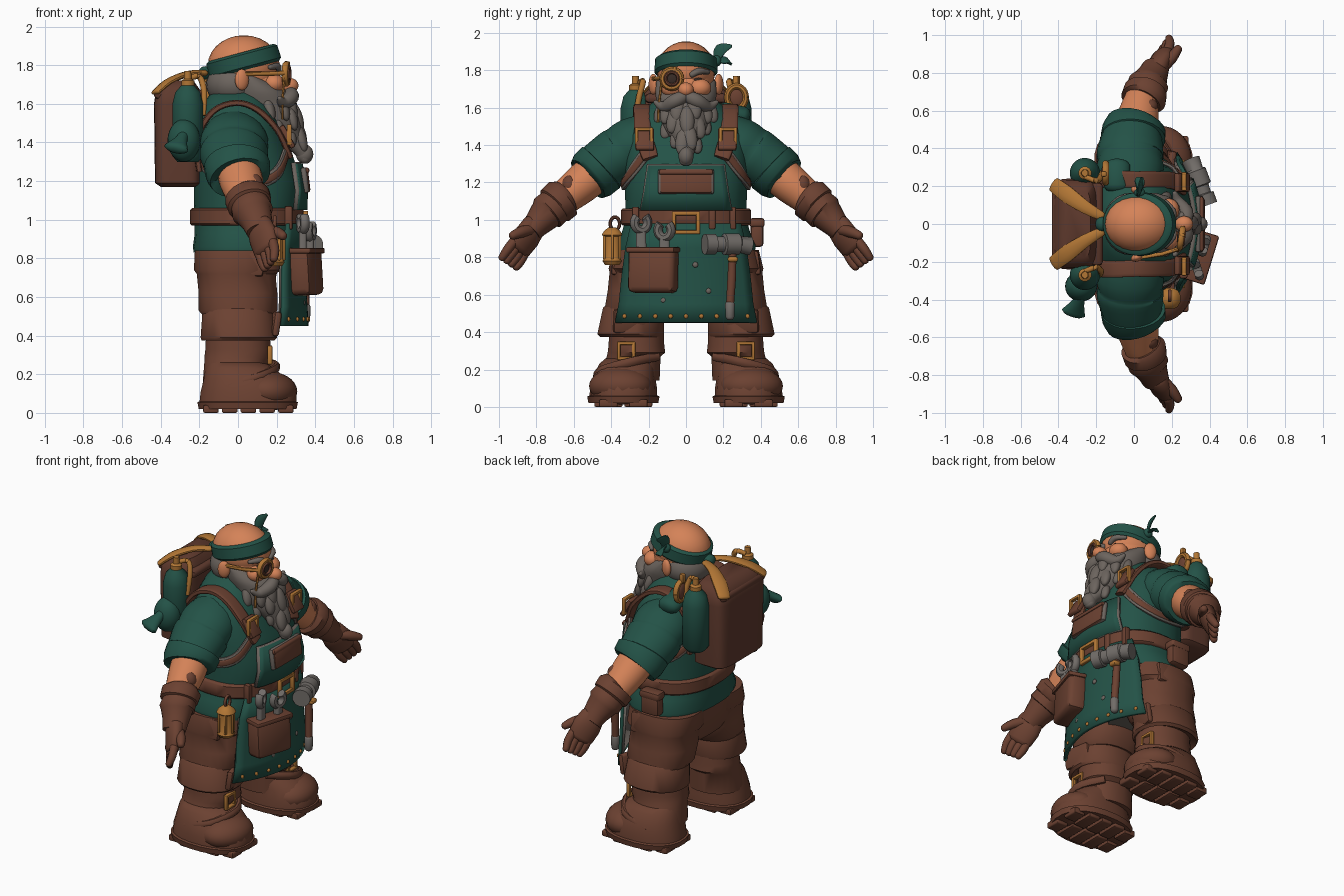
import bpy, bmesh, math, random
from mathutils import Vector, Euler

random.seed(4)


def mat(name, col):
    m = bpy.data.materials.new(name)
    m.diffuse_color = (*col, 1)
    return m


BROWN = mat("leather brown", (0.148, 0.053, 0.031))
DARK = mat("dark leather", (0.112, 0.041, 0.026))
GREEN = mat("dark green cloth", (0.017, 0.085, 0.063))
SKIN = mat("skin", (0.66, 0.225, 0.097))
GREY = mat("grey hair", (0.15, 0.128, 0.112))
STEEL = mat("steel", (0.165, 0.15, 0.138))
GOLD = mat("brass", (0.44, 0.18, 0.035))
BLACK = mat("dark glass", (0.04, 0.025, 0.02))


def finish(name, bm, m, smooth=45):
    bmesh.ops.recalc_face_normals(bm, faces=bm.faces)
    me = bpy.data.meshes.new(name)
    bm.to_mesh(me)
    bm.free()
    ob = bpy.data.objects.new(name, me)
    bpy.context.collection.objects.link(ob)
    me.materials.append(m)
    bpy.ops.object.select_all(action='DESELECT')
    ob.select_set(True)
    bpy.context.view_layer.objects.active = ob
    bpy.ops.object.shade_smooth_by_angle(angle=math.radians(smooth))
    return ob


def sweep(name, m, st, side=(1, 0, 0), normal=None, p=2.0, n=24, k=1, rnd=False):
    """Loft superellipse rings (x, y, z, half width along side, other half width)."""
    st = [Vector(s if len(s) == 5 else (*s, s[3])) for s in st]
    if k > 1:
        out, q = [], [st[0]] + st + [st[-1]]
        for i in range(1, len(q) - 2):
            a, b, c, d = q[i - 1:i + 3]
            for j in range(k):
                t = j / k
                out.append(0.5 * (2 * b + (c - a) * t + (2 * a - 5 * b + 4 * c - d) * t * t
                                  + (3 * b - a - 3 * c + d) * t ** 3))
        st = out + [st[-1]]
    if rnd:
        ends = []
        for e, nb in ((st[0], st[1]), (st[-1], st[-2])):
            d = (Vector(e[:3]) - Vector(nb[:3])).normalized() * min(e[3], e[4])
            ends.append([Vector((*(Vector(e[:3]) + d * f), e[3] * g, e[4] * g))
                         for f, g in ((0.4, 0.8), (0.65, 0.4))])
        st = ends[0][::-1] + st + ends[1]
    bm, rings = bmesh.new(), []
    for i, s in enumerate(st):
        c = Vector(s[:3])
        t = Vector(normal) if normal else Vector(st[min(i + 1, len(st) - 1)][:3]) - Vector(st[max(i - 1, 0)][:3])
        t.normalize()
        u = Vector(side)
        u = (u - t * u.dot(t)).normalized()
        v = t.cross(u)
        ring = []
        for j in range(n):
            a = 2 * math.pi * (j + 0.5) / n
            ca, sa = math.cos(a), math.sin(a)
            f = lambda w: math.copysign(abs(w) ** (2 / p), w)
            ring.append(bm.verts.new(c + u * s[3] * f(ca) + v * s[4] * f(sa)))
        rings.append(ring)
    for r0, r1 in zip(rings, rings[1:]):
        for j in range(n):
            bm.faces.new((r0[j], r0[(j + 1) % n], r1[(j + 1) % n], r1[j]))
    bm.faces.new(rings[0][::-1])
    bm.faces.new(rings[-1])
    return finish(name, bm, m)


Z = (0, 0, 1)


def stack(name, m, st, p=2.4, n=32):
    return sweep(name, m, st, normal=Z, p=p, n=n)


def ball(name, m, loc, r, rot=(0, 0, 0)):
    bm = bmesh.new()
    bmesh.ops.create_uvsphere(bm, u_segments=24, v_segments=14, radius=1)
    e = Euler(rot).to_matrix()
    for v in bm.verts:
        v.co = e @ Vector(a * b for a, b in zip(v.co, r)) + Vector(loc)
    return finish(name, bm, m)


def box(name, m, loc, size, rot=(0, 0, 0), bev=0.015):
    bm = bmesh.new()
    bmesh.ops.create_cube(bm, size=1)
    for v in bm.verts:
        v.co = Vector(a * b for a, b in zip(v.co, size))
    bmesh.ops.bevel(bm, geom=bm.edges[:], offset=min(bev, min(size) * 0.4), segments=2, profile=0.5, affect='EDGES')
    e = Euler(rot).to_matrix()
    for v in bm.verts:
        v.co = e @ v.co + Vector(loc)
    return finish(name, bm, m)


def loop(name, m, c, ry, rz, r, a0=0, a1=360, tilt=0, n=8):
    """Ring or arc standing in the y-z plane, turned about z by tilt."""
    st = []
    for i in range(25):
        a = math.radians(a0 + (a1 - a0) * i / 24)
        y = ry * math.cos(a)
        st.append((c[0] - y * math.sin(tilt), c[1] + y * math.cos(tilt), c[2] + rz * math.sin(a), r))
    return sweep(name, m, st, side=(math.cos(tilt), math.sin(tilt), 0), n=n)


def buckle(name, c, w, h, t=.018):
    for e in (-1, 1):
        box(name + "_post", GOLD, (c[0], c[1] + e * w, c[2]), (0.025, t, 2 * h + t), bev=0.005)
        box(name + "_bar", GOLD, (c[0], c[1], c[2] + e * h), (0.025, 2 * w, t), bev=0.005)


def panel(name, m, rows, bulge):
    """Curved cloth sheet: rows of (z, front x, half width)."""
    bm, grid = bmesh.new(), []
    for z, x, w in rows:
        grid.append([bm.verts.new((x - bulge * (w * t / 8) ** 2, w * t / 8, z)) for t in range(-8, 9)])
    for a, b in zip(grid, grid[1:]):
        for j in range(16):
            bm.faces.new((a[j], a[j + 1], b[j + 1], b[j]))
    ob = finish(name, bm, m)
    mod = ob.modifiers.new("thickness", 'SOLIDIFY')
    mod.thickness, mod.offset = 0.02, 0


# Torso, shirt hem, hips and belt
stack("shirt", GREEN, [(.04, 0, .98, .26, .325), (.05, 0, 1.08, .28, .325), (.05, 0, 1.2, .28, .33), (.03, 0, 1.33, .255, .335),
      (.01, 0, 1.45, .225, .33), (0, 0, 1.54, .2, .28), (-.01, 0, 1.61, .165, .2), (0, 0, 1.67, .13, .13)])
stack("shirt_hem", GREEN, [(.03, 0, .83, .26, .37), (.03, 0, .86, .265, .375), (.04, 0, .93, .265, .345), (.04, 0, 1.0, .265, .325)])
stack("hips", BROWN, [(-.01, 0, .62, .17, .3), (-.01, 0, .68, .2, .36), (0, 0, .78, .22, .375), (0, 0, .88, .22, .35)])
stack("worn_seat", GREY, [(.06, 0, .605, .1, .1), (.06, 0, .66, .14, .1)])
stack("belt", BROWN, [(.045, 0, .97, .285, .34), (.045, 0, .98, .295, .35), (.045, 0, 1.05, .295, .35), (.045, 0, 1.06, .285, .34)])
buckle("belt_buckle", (.35, 0, .985), .065, .05, .022)
for y in (-.27, .14, .25):
    box("belt_loop", BROWN, (.335 - 1.0 * y * y, y, 1.01), (.04, .035, .12), bev=.008)

# Apron and bib
panel("apron", GREEN, [(.45, .355, .375), (.55, .35, .355), (.7, .34, .34), (.85, .335, .32), (.98, .335, .29)], .95)
panel("apron_lining", GREY, [(.5, .335, .35), (.85, .315, .31)], .95)
panel("bib_worn_edge", GREY, [(1.05, .342, .245), (1.15, .346, .227), (1.296, .318, .206)], .8)
panel("bib", GREEN, [(1.05, .35, .24), (1.15, .352, .22), (1.29, .325, .2)], .8)
for i in range(9):
    y = (i - 4) * .082
    ball("apron_rivet", GOLD, (.364 - .95 * y * y, y, .485), (.009, .012, .012))
for y, z in ((.12, .62), (.05, .76), (-.12, .57), (.2, .9), (.2, 1.14)):
    ball("worn_patch", GREY, (.352 - .9 * y * y, y, z), (.01, .015, .015))
box("pocket_worn_edge", GREY, (.346, 0, 1.205), (.03, .3, .135), (0, -.12, 0))
box("chest_pocket", BROWN, (.352, 0, 1.2), (.035, .28, .12), (0, -.12, 0))
box("pocket_flap", BROWN, (.355, 0, 1.255), (.03, .29, .03), (0, -.12, 0))

for s in (1, -1):
    def S(*pts):
        return [(p[0], p[1] * s, *p[2:]) for p in pts]

    def P(x, y, z):
        return (x, y * s, z)

    # Legs with overlapping trouser folds
    sweep("trouser_leg", BROWN, S((0, .2, .84, .225, .19), (0, .21, .74, .23, .205), (-.01, .22, .72, .205, .19), (0, .23, .62, .205, .19),
          (.0, .26, .53, .205, .175), (0, .27, .5, .18, .165)), normal=Z, p=2.3)
    sweep("trouser_cuff", BROWN, S((0, .27, .56, .17, .14), (0, .28, .53, .185, .165), (.005, .295, .39, .2, .18), (0, .29, .375, .19, .17), (0, .28, .4, .16, .14)), normal=Z, p=2.2)
    box("hip_pocket", BROWN, P(.03, .375, .77), (.2, .04, .13), (.12 * s, 0, 0))
    box("knee_pad", BROWN, P(.185, .3, .46), (.04, .18, .13), (0, .15, -.2 * s), .02)
    # Boots
    sweep("boot_shaft", BROWN, S((-.01, .3, .14, .175, .16), (-.01, .28, .27, .165, .145), (0, .265, .29, .175, .155), (0, .265, .33, .17, .15), (0, .265, .45, .165, .145)), normal=Z, p=2.2)
    sweep("boot_foot", BROWN, S((.05, .335, .04, .253, .182), (.055, .335, .11, .25, .18), (.04, .33, .17, .22, .165), (.01, .315, .23, .18, .15), (-.01, .3, .26, .15, .13)), normal=Z, p=2.3)
    ball("toe_cap", BROWN, P(.165, .35, .112), (.14, .17, .1), (0, 0, .25 * s))
    sweep("sole", BROWN, S((.05, .335, .02, .255, .188), (.05, .335, .055, .262, .195), (.05, .335, .06, .25, .185)), normal=Z, p=2.3)
    for i in range(5):
        for e in (-1, 1):
            box("sole_lug", BROWN, P(-.14 + i * .097, .335 + e * .08, .02), (.08, .15 if 0 < i < 4 else .1, .04), bev=.008)
    sweep("ankle_strap", BROWN, S((.1, .15, .27, .025, .02), (.2, .3, .24, .025, .02), (.12, .46, .19, .025, .02), (-.05, .475, .14, .025, .02)), side=Z, k=4, n=8)
    buckle("boot_buckle", P(.165, .32, .3), .04, .04)
    # Sleeves, forearms and gauntlets
    sweep("sleeve", GREEN, S((-.02, .17, 1.45, .15, .13), (-.02, .28, 1.4, .178, .15), (-.02, .34, 1.36, .17, .148), (-.02, .37, 1.34, .178, .152), (-.01, .46, 1.28, .16, .14), (0, .5, 1.25, .15, .13)), k=3)
    sweep("rolled_cuff", GREEN, S((-.005, .445, 1.29, .15, .13), (-.005, .455, 1.28, .172, .15), (0, .5, 1.24, .168, .146), (.005, .525, 1.218, .153, .13), (.005, .515, 1.227, .1, .1)))
    sweep("forearm", SKIN, S((0, .48, 1.26, .11), (.02, .56, 1.19, .112, .104), (.04, .66, 1.11, .09), (.07, .74, 1.04, .07)), k=3)
    ball("arm_mark", BROWN, P(.08, .62, 1.185), (.048, .045, .055), (0, 0, .4 * s))
    sweep("gauntlet", BROWN, S((.045, .65, 1.12, .1), (.05, .66, 1.113, .12, .115), (.06, .7, 1.077, .116, .112), (.065, .705, 1.07, .103, .1), (.075, .74, 1.04, .108, .103),
          (.08, .75, 1.03, .096, .09), (.1, .79, .985, .08, .075), (.115, .83, .94, .072, .06)))
    sweep("glove_palm", BROWN, S((.11, .81, .97, .075, .055), (.13, .85, .91, .088, .048), (.145, .89, .85, .08, .04)), side=(.62, .5 * s, .5), rnd=True)
    for f in range(4):
        t = f / 3
        sweep("glove_finger", BROWN, S((.18 - .07 * t, .92 - .06 * t, .885 - .055 * t, .026), (.19 - .065 * t, .955 - .07 * t, .84 - .06 * t, .025),
              (.185 - .045 * t, .985 - .075 * t, .795 - .05 * t, .02)), n=10, k=3, rnd=True)
    sweep("glove_thumb", BROWN, S((.14, .82, .95, .032), (.2, .88, .935, .03), (.235, .93, .915, .022)), n=10, k=3, rnd=True)
    # Shoulder straps and buckles
    sweep("shoulder_strap", BROWN, S((-.2, .22, 1.25, .045, .016), (-.21, .23, 1.42, .045, .016), (-.13, .24, 1.56, .045, .016), (-.01, .235, 1.605, .045, .016),
          (.1, .235, 1.57, .045, .016), (.2, .23, 1.47, .045, .016), (.255, .2, 1.36, .045, .016), (.27, .19, 1.33, .04, .014)), side=(0, 1, 0), p=5, n=12, k=4)
    for nm, m, w, h in (("armhole_trim", BROWN, .02, .016), ("armhole_worn_edge", GREY, .032, .011)):
        sweep(nm, m, S((.25, .22, 1.35, w, h), (.2, .3, 1.24, w, h), (.08, .335, 1.19, w, h), (-.1, .31, 1.22, w, h), (-.2, .23, 1.32, w, h)), side=Z, p=4, n=12, k=4)
    box("strap_end", BROWN, P(.255, .22, 1.43), (.03, .1, .13), (0, -.5, 0), .01)
    buckle("strap_buckle", P(.265, .225, 1.44), .04, .045)
    # Moustache, brow, ear, eye
    sweep("moustache", GREY, S((.27, .01, 1.66, .033), (.275, .06, 1.635, .04), (.235, .115, 1.605, .032), (.215, .165, 1.63, .012)), k=4, n=12, rnd=True)
    sweep("eyebrow", GREY, S((.21, .03, 1.775, .016), (.205, .07, 1.795, .018), (.165, .12, 1.79, .012)), n=10, k=3, rnd=True)
    ball("ear", SKIN, P(.02, .175, 1.725), (.038, .022, .055), (0, 0, -.4 * s))
    ball("eye", BLACK, P(.197, .065, 1.75), (.014, .022, .01))
    ball("cheek", SKIN, P(.185, .075, 1.705), (.055, .06, .05))
    # Backpack top ties
    sweep("pack_tie", GOLD, S((-.17, .04, 1.76, .025, .015), (-.26, .09, 1.755, .035, .016), (-.36, .16, 1.715, .045, .016), (-.425, .21, 1.66, .04, .014)), side=(.4, .9 * s, 0), k=4, n=12, rnd=True)
    # Side bottles on the backpack
    sweep("bottle", GREEN, S((-.26, .27, 1.3, .055), (-.26, .27, 1.33, .08), (-.26, .27, 1.6, .08), (-.26, .27, 1.66, .065), (-.26, .27, 1.7, .03)), normal=Z)
    sweep("bottle_cap", GOLD, S((-.26, .27, 1.68, .035), (-.26, .27, 1.72, .035), (-.26, .27, 1.73, .02), (-.26, .27, 1.77, .018)), normal=Z, n=12)
    sweep("brass_pipe", GOLD, S((-.26, .25, 1.73, .014), (-.2, .23, 1.74, .016), (-.175, .25, 1.66, .016), (-.18, .27, 1.54, .014)), k=4, n=10)

# Head
ball("head", SKIN, (.03, 0, 1.8), (.186, .157, .155))
ball("jaw", SKIN, (.03, 0, 1.75), (.177, .15, .15))
ball("face", SKIN, (.1, 0, 1.71), (.12, .125, .1))
ball("nose", SKIN, (.265, 0, 1.695), (.048, .042, .04))
ball("back_hair", GREY, (-.02, 0, 1.7), (.145, .165, .125))
nrm = Vector((-.26, 0, .965))
c = Vector((.027, 0, 1.825))
sweep("headband", GREEN, [(*(c + nrm * d), .185 + e, .16 + e) for d, e in ((-.05, -.005), (-.035, .009), (.03, .006), (.042, -.01))], normal=nrm, n=40)
ball("band_knot", GREEN, (.03, .165, 1.85), (.03, .025, .03))
ball("band_knot_rear", GREEN, (-.17, 0, 1.76), (.035, .04, .035))
for pts in (((.03, .165, 1.86, .02, .008), (.03, .185, 1.91, .035, .01), (.04, .245, 1.93, .008, .006)), ((.03, .17, 1.86, .02, .008), (.03, .215, 1.85, .03, .01), (.03, .245, 1.83, .02, .007))):
    sweep("band_tail", GREEN, pts, side=(.5, .9, -.7), k=4, n=10)

# Beard with overlapping locks
sweep("beard", GREY, [(.05, 0, 1.74, .08, .16), (.1, 0, 1.67, .15, .165), (.13, 0, 1.6, .165, .15), (.19, 0, 1.5, .135, .125), (.25, 0, 1.42, .09, .07), (.33, 0, 1.35, .05, .042), (.345, 0, 1.31, .03, .035)],
      normal=Z, k=3, rnd=True)
for row, (z, x, r, w) in enumerate(((1.6, .14, .14, .125), (1.52, .19, .115, .09), (1.44, .25, .08, .04))):
    for i in range(6 - row):
        a = math.radians(-80 + 160 * i / (5 - row) + random.uniform(-5, 5))
        ball("beard_lock", GREY, (x + r * math.cos(a), w * math.sin(a), z + random.uniform(-.02, .02)), (.03, .04, .08), (.4 * math.sin(a), -.3, 0))
ball("beard_tip", GREY, (.345, 0, 1.34), (.045, .04, .05))

# Eyepiece
loop("eyepiece_rim", GOLD, (.25, -.075, 1.755), .05, .05, .017, tilt=-.15)
ball("eyepiece_lens", BLACK, (.245, -.075, 1.755), (.018, .045, .045))
loop("eyepiece_inner_rim", BROWN, (.262, -.075, 1.755), .034, .034, .01, tilt=-.15)
box("eyepiece_tab", GOLD, (.255, -.06, 1.805), (.03, .02, .03))
sweep("eyepiece_arm", GOLD, [(.01, -.18, 1.73, .01), (.03, -.175, 1.755, .012), (.15, -.16, 1.755, .012), (.24, -.13, 1.76, .012)], n=8)
sweep("eyepiece_chain", GOLD, [(.24, -.13, 1.74, .007), (.23, -.145, 1.62, .007), (.23, -.15, 1.52, .007)], n=6)

# Backpack, bedroll, gauge and cloth flask
sweep("backpack", DARK, [(-.31, 0, 1.17, .09, .2), (-.31, 0, 1.19, .12, .23), (-.31, 0, 1.6, .125, .24), (-.31, 0, 1.67, .115, .23), (-.3, 0, 1.72, .07, .18)], normal=Z, p=5, n=40)
box("pack_flap", DARK, (-.3, 0, 1.65), (.27, .44, .05), bev=.02)
sweep("shoulder_roll", GREEN, [(-.09, .2, 1.58, .07, .05), (-.09, .31, 1.555, .07, .05)], rnd=True)
loop("gauge_rim", GOLD, (-.15, .27, 1.655), .05, .06, .018)
ball("gauge_face", BROWN, (-.155, .27, 1.655), (.02, .045, .055))
box("gauge_stem", GOLD, (-.16, .265, 1.74), (.03, .03, .06), bev=.008)
ball("flask", GREEN, (-.28, -.33, 1.41), (.085, .08, .11))
sweep("flask_horn", GREEN, [(-.27, -.32, 1.46, .05, .04), (-.29, -.4, 1.42, .03, .03), (-.32, -.47, 1.37, .065, .03)], k=4, rnd=True)

# Tool pouch and spanners
box("tool_pouch", BROWN, (.35, -.175, .73), (.12, .26, .24), (0, -.06, -.3), .03)
box("pouch_rim", BROWN, (.35, -.175, .84), (.13, .27, .03), (0, 0, -.3), .01)
for y, top, t in ((-.24, .985, .3), (-.115, .945, -.3)):
    x = .355 + (y + .175) * .3
    sweep("spanner_handle", STEEL, [(x, y, .8, .02, .03), (x, y, top - .04, .02, .026)], p=4, n=12)
    loop("spanner_jaw", STEEL, (x, y, top), .036, .04, .025, 130, 410, t)

# Hammer
sweep("hammer_handle", BROWN, [(.35, .235, .54, .022), (.345, .245, .7, .024), (.34, .25, .85, .02)], n=12)
sweep("hammer_grip", STEEL, [(.35, .235, .48, .024), (.35, .235, .55, .027)], n=12, rnd=True)
sweep("hammer_head", STEEL, [(.39, .1, .87, .055), (.37, .155, .87, .055), (.368, .16, .87, .042), (.355, .2, .87, .042), (.353, .205, .87, .058), (.325, .28, .87, .058), (.323, .285, .87, .045), (.3, .34, .86, .05)], n=16)
box("hammer_loop", GOLD, (.36, .25, .79), (.05, .055, .03))

# Brass lantern and belt pouch
stack("lantern", GOLD, [(.19, -.395, .76, .04, .04), (.19, -.395, .78, .053, .053), (.19, -.395, .8, .042, .042), (.19, -.395, .91, .045, .045), (.19, -.395, .92, .057, .057), (.19, -.395, .94, .045, .045), (.19, -.395, .96, .02, .02)], n=12)
for i in range(6):
    a = i * math.pi / 3
    box("lantern_bar", GOLD, (.19 + .048 * math.cos(a), -.395 + .048 * math.sin(a), .855), (.014, .014, .13), bev=.003)
loop("lantern_handle", BROWN, (.19, -.38, .98), .025, .035, .01)
box("belt_pouch", BROWN, (-.02, .38, .93), (.13, .07, .15), bev=.02)
box("belt_pouch_flap", BROWN, (-.02, .38, .985), (.14, .08, .05), bev=.015)
